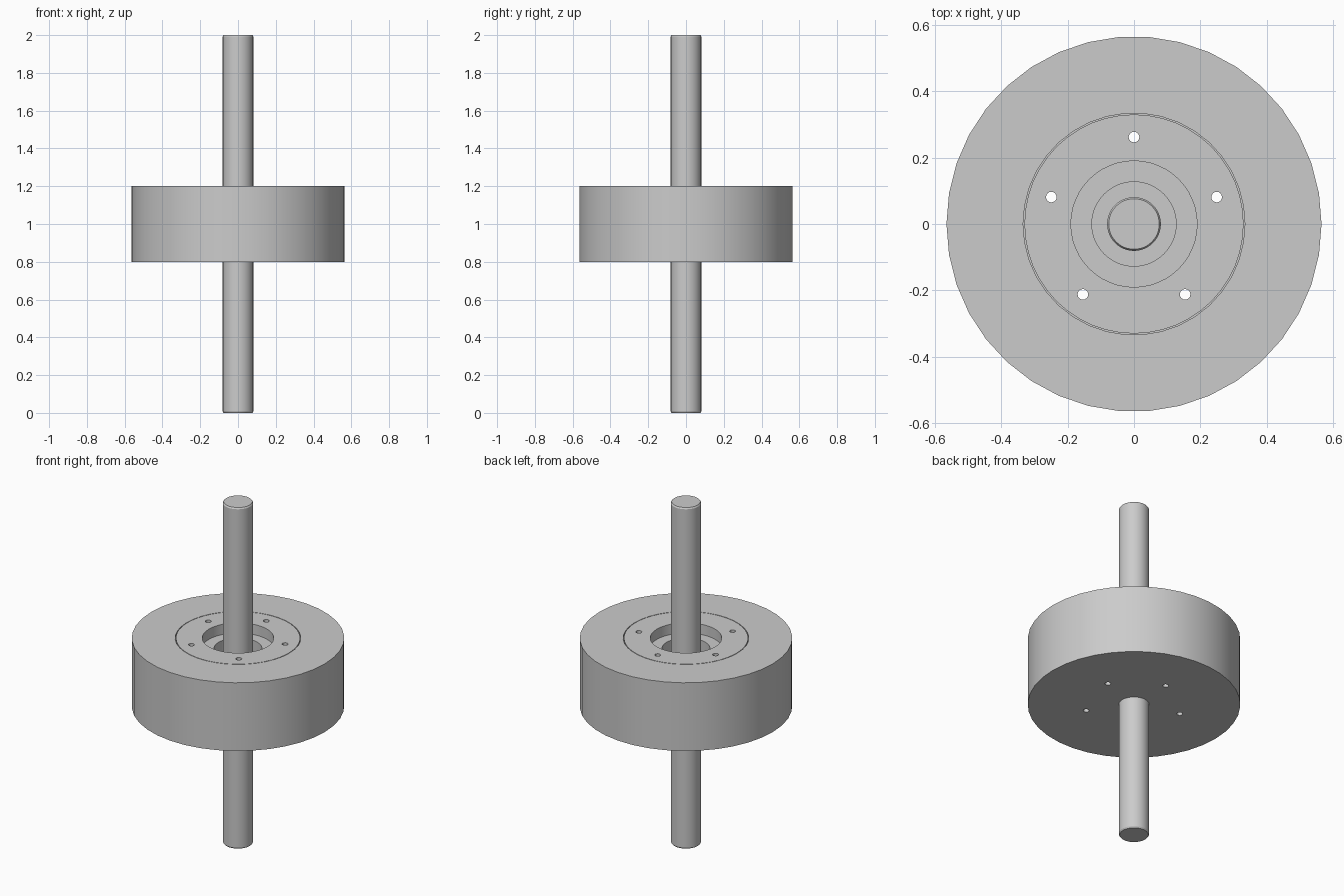
import bpy, bmesh, math

cube = bpy.data.objects.get("Cube")
if cube:
    bpy.data.objects.remove(cube, do_unlink=True)

grey = bpy.data.materials.new("machined grey")
grey.use_nodes = True
colour = (0.6, 0.6, 0.6, 1)
grey.diffuse_color = colour
grey.node_tree.nodes["Principled BSDF"].inputs["Base Color"].default_value = colour


def lathe(name, profile, sides, closed=False):
    """Revolve (radius, height) points; an open profile is capped at both ends."""
    bm = bmesh.new()
    rings = [[bm.verts.new((r * math.cos(a), r * math.sin(a), z))
              for a in (math.tau * i / sides for i in range(sides))]
             for r, z in profile]
    pairs = list(zip(rings, rings[1:]))
    if closed:
        pairs.append((rings[-1], rings[0]))
    else:
        bm.faces.new(rings[0])
        bm.faces.new(rings[-1])
    for low, high in pairs:
        for i in range(sides):
            j = (i + 1) % sides
            bm.faces.new((low[i], low[j], high[j], high[i]))
    bmesh.ops.recalc_face_normals(bm, faces=bm.faces)
    mesh = bpy.data.meshes.new(name)
    bm.to_mesh(mesh)
    bm.free()
    mesh.materials.append(grey)
    obj = bpy.data.objects.new(name, mesh)
    bpy.context.collection.objects.link(obj)
    return obj


SHAFT, BOTTOM, TOP, POCKET = 0.081, 0.8, 1.2, 0.9

# Shaft with chamfered ends
shaft = lathe("shaft", [(0.076, 0), (SHAFT, 0.008), (SHAFT, 1.992), (0.076, 2)], 48)

# Outer wheel with a shallow pocket for the hub
wheel = lathe("wheel", [(SHAFT, BOTTOM), (0.565, BOTTOM), (0.565, TOP),
                        (0.334, TOP), (0.334, POCKET), (SHAFT, POCKET)], 38, True)

# Hub insert with a stepped bore around the shaft
hub = lathe("hub_insert", [(SHAFT, POCKET), (0.33, POCKET), (0.33, TOP),
                           (0.19, TOP), (0.19, 1.14), (0.127, 1.14),
                           (0.127, 1.07), (SHAFT, 1.07)], 48, True)

# Five bolt holes drilled right through wheel and hub
drill = lathe("bolt_hole_cutter", [(0.016, 0.7), (0.016, 1.3)], 16)
bm = bmesh.new()
for k in range(5):
    start = len(bm.verts)
    bm.from_mesh(drill.data)
    bm.verts.ensure_lookup_table()
    a = math.pi / 2 + math.tau * k / 5
    bmesh.ops.translate(bm, verts=bm.verts[start:],
                        vec=(0.262 * math.cos(a), 0.262 * math.sin(a), 0))
bm.to_mesh(drill.data)
bm.free()
drill.hide_render = True
drill.hide_viewport = True
drill.display_type = 'WIRE'

for part in (wheel, hub):
    cut = part.modifiers.new("bolt_holes", 'BOOLEAN')
    cut.operation = 'DIFFERENCE'
    cut.solver = 'EXACT'
    cut.object = drill

# Apply the cuts, then remove the cutter
bpy.context.view_layer.update()
graph = bpy.context.evaluated_depsgraph_get()
for part in (wheel, hub):
    cut_mesh = bpy.data.meshes.new_from_object(part.evaluated_get(graph))
    part.modifiers.clear()
    part.data = cut_mesh
bpy.data.objects.remove(drill, do_unlink=True)

# Smooth round walls, crisp corners
bpy.ops.object.select_all(action='DESELECT')
for part in (shaft, wheel, hub):
    part.select_set(True)
bpy.context.view_layer.objects.active = shaft
bpy.ops.object.shade_smooth_by_angle(angle=math.radians(30))
